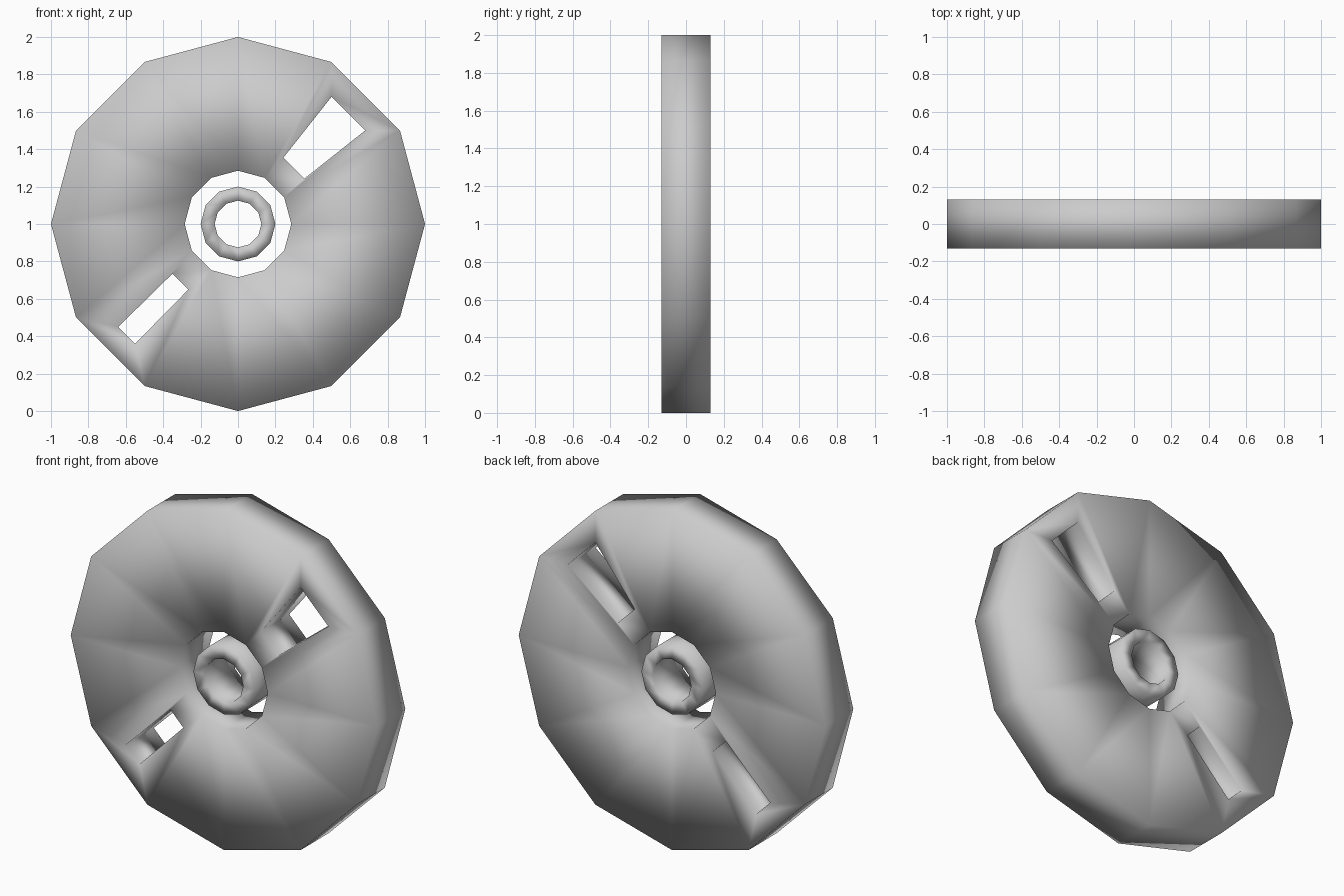
import bpy, bmesh
from math import sin, cos, pi

if "Cube" in bpy.data.objects:
    bpy.data.objects.remove(bpy.data.objects["Cube"])

SIDES, THICK = 12, 0.26


def plate(name, r_in, r_out, slots):
    """Flat 12-sided ring in the XZ plane, thickened; slots maps sector -> corner points."""
    bm = bmesh.new()

    def vert(x, z):
        return bm.verts.new((x, 0, z + 1))

    def ring(r):
        return [vert(r * cos(2 * pi * i / SIDES), r * sin(2 * pi * i / SIDES))
                for i in range(SIDES)]

    inner, outer = ring(r_in), ring(r_out)
    for i in range(SIDES):
        j = (i + 1) % SIDES
        edge = [inner[i], outer[i], outer[j], inner[j]]
        if i in slots:
            # four quads framing the slot
            hole = [vert(*p) for p in slots[i]]
            for k in range(4):
                n = (k + 1) % 4
                bm.faces.new((edge[k], edge[n], hole[n], hole[k]))
        else:
            bm.faces.new(edge)
    for f in bm.faces:
        f.smooth = True
    mesh = bpy.data.meshes.new(name)
    bm.to_mesh(mesh)
    bm.free()
    obj = bpy.data.objects.new(name, mesh)
    bpy.context.collection.objects.link(obj)
    mod = obj.modifiers.new("thickness", 'SOLIDIFY')
    mod.thickness = THICK
    mod.offset = 0
    return obj


def slot(near, far):
    """Trapezoid slot symmetric about the 45 degree diagonal."""
    return [near, far, far[::-1], near[::-1]]


# wheel disc with a wide and a narrow slot on opposite sides
plate("wheel_disc", 0.285, 1.0, {
    1: slot((0.355, 0.243), (0.68, 0.50)),
    7: slot((-0.35, -0.265), (-0.64, -0.55)),
})

# free-standing hub ring in the centre hole
plate("hub_ring", 0.125, 0.2, {})
